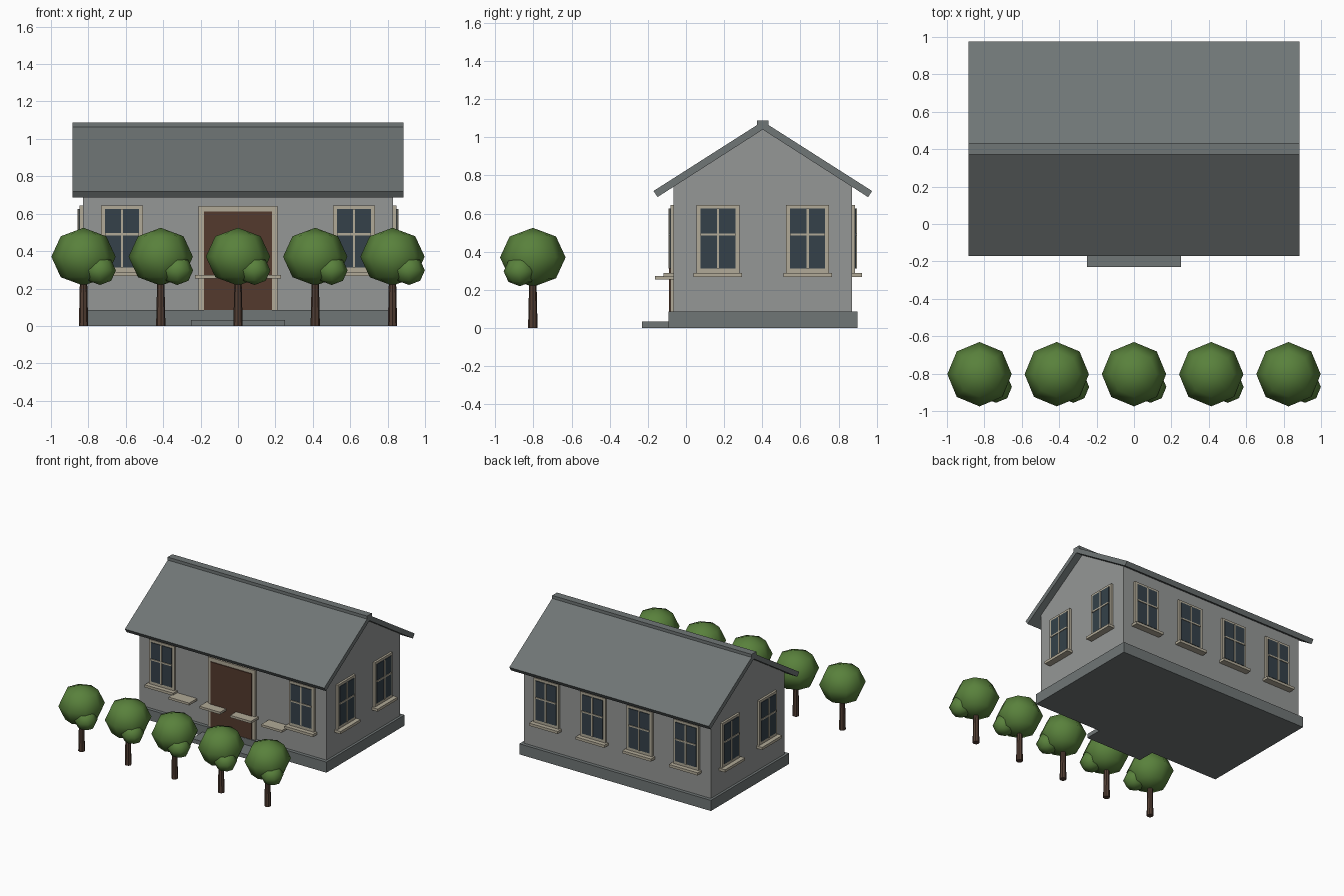
import bpy, bmesh
from math import pi
from mathutils import Matrix, Vector

cube = bpy.data.objects.get("Cube")
if cube:
    bpy.data.objects.remove(cube, do_unlink=True)


def material(name, rgb):
    m = bpy.data.materials.new(name)
    m.use_nodes = True
    m.diffuse_color = (*rgb, 1)
    bsdf = next(n for n in m.node_tree.nodes if n.type == 'BSDF_PRINCIPLED')
    bsdf.inputs["Base Color"].default_value = (*rgb, 1)
    return m


WALL = material("wall grey", (.30, .31, .305))
ROOF = material("slate grey", (.16, .18, .18))
TRIM = material("stone trim", (.44, .40, .31))
GLASS = material("dark glass", (.035, .053, .068))
DOOR = material("door brown", (.088, .042, .026))
BARK = material("bark brown", (.085, .048, .033))
LEAF = material("leaf green", (.10, .22, .045))

HOUSE_Y = .4025      # ridge line of the house
HALF_X, HALF_Y = .83, .4675


def finish(name, bm, mat, smooth=False):
    bmesh.ops.recalc_face_normals(bm, faces=bm.faces)
    mesh = bpy.data.meshes.new(name)
    bm.to_mesh(mesh)
    bm.free()
    mesh.materials.append(mat)
    for p in mesh.polygons:
        p.use_smooth = smooth
    ob = bpy.data.objects.new(name, mesh)
    bpy.context.scene.collection.objects.link(ob)
    return ob


def add_box(bm, x, y, z, place=Matrix()):
    """Box spanning the (low, high) pairs x, y, z."""
    spans = (x, y, z)
    centre = Vector([(a + b) / 2 for a, b in spans])
    size = Matrix.Diagonal([b - a for a, b in spans] + [1])
    bmesh.ops.create_cube(bm, size=1, matrix=place @ Matrix.Translation(centre) @ size)


def box(name, mat, x, y, z, place=Matrix()):
    bm = bmesh.new()
    add_box(bm, x, y, z, place)
    return finish(name, bm, mat)


def extrude_x(name, mat, profile, half):
    """Extrude a (y, z) profile, y measured from the ridge, along x."""
    bm = bmesh.new()
    face = bm.faces.new([bm.verts.new((-half, HOUSE_Y + y, z)) for y, z in profile])
    new = bmesh.ops.extrude_face_region(bm, geom=[face])["geom"]
    bmesh.ops.translate(bm, vec=(2 * half, 0, 0),
                        verts=[v for v in new if isinstance(v, bmesh.types.BMVert)])
    return finish(name, bm, mat)


# House body, plinth, roof and step
y0, y1 = HOUSE_Y - HALF_Y, HOUSE_Y + HALF_Y
box("plinth", ROOF, (-.85, .85), (y0 - .028, y1 + .028), (0, .085))
box("door_step", ROOF, (-.25, .25), (-.23, y0), (0, .033))
extrude_x("walls", WALL, [(-HALF_Y, .08), (HALF_Y, .08), (HALF_Y, .744),
                          (0, 1.043), (-HALF_Y, .744)], HALF_X)
extrude_x("roof", ROOF, [(-.552, .686), (0, 1.04), (.552, .686),
                         (.573, .718), (0, 1.083), (-.573, .718)], .885)
box("ridge_cap", ROOF, (-.885, .885), (HOUSE_Y - .03, HOUSE_Y + .03), (1.05, 1.088))


def window(name, place):
    """Window on a wall whose outside is local -y, centred on local x = 0."""
    box(name + "_frame", TRIM, (-.112, .112), (-.017, .01), (.285, .644), place)
    box(name + "_glass", GLASS, (-.092, .092), (-.022, 0), (.312, .625), place)
    bm = bmesh.new()
    add_box(bm, (-.006, .006), (-.027, 0), (.312, .625), place)
    add_box(bm, (-.092, .092), (-.027, 0), (.484, .496), place)
    finish(name + "_bars", bm, TRIM)
    box(name + "_sill", TRIM, (-.127, .127), (-.052, .01), (.267, .288), place)


def wall_place(x, y, turn):
    return Matrix.Translation((x, y, 0)) @ Matrix.Rotation(turn, 4, 'Z')


# Windows on all four walls
for i, x in enumerate((-.62, .62)):
    window(f"front_window_{i + 1}", wall_place(x, y0, 0))
for i in range(4):
    window(f"back_window_{i + 1}", wall_place((i - 1.5) * .414, y1, pi))
for i, dy in enumerate((-.235, .235)):
    window(f"left_window_{i + 1}", wall_place(HALF_X, HOUSE_Y + dy, pi / 2))
    window(f"right_window_{i + 1}", wall_place(-HALF_X, HOUSE_Y + dy, -pi / 2))

# Door with its surround
box("door_surround", TRIM, (-.21, .21), (y0 - .017, y0 + .01), (.085, .642))
box("door", DOOR, (-.182, .182), (y0 - .024, y0), (.085, .612))

# Row of ledges across the front
for i in range(4):
    x = (i - 1.5) * .274
    box(f"front_ledge_{i + 1}", TRIM, (x - .092, x + .092), (-.163, y0), (.254, .272))


def add_ball(bm, centre, radius, squash):
    place = Matrix.Translation(centre) @ Matrix.Diagonal((radius, radius, radius * squash, 1))
    bmesh.ops.create_uvsphere(bm, u_segments=8, v_segments=4, radius=1, matrix=place)


# Row of trees
for i in range(5):
    x, y = (i - 2) * .413, -.803
    bm = bmesh.new()
    bmesh.ops.create_cone(bm, cap_ends=True, segments=8, radius1=.025, radius2=.018,
                          depth=.3, matrix=Matrix.Translation((x, y, .15)))
    finish(f"tree_trunk_{i + 1}", bm, BARK)
    bm = bmesh.new()
    add_ball(bm, (x, y, .37), .172, .9)
    add_ball(bm, (x + .088, y - .068, .297), .085, .92)
    finish(f"tree_crown_{i + 1}", bm, LEAF, smooth=True)
